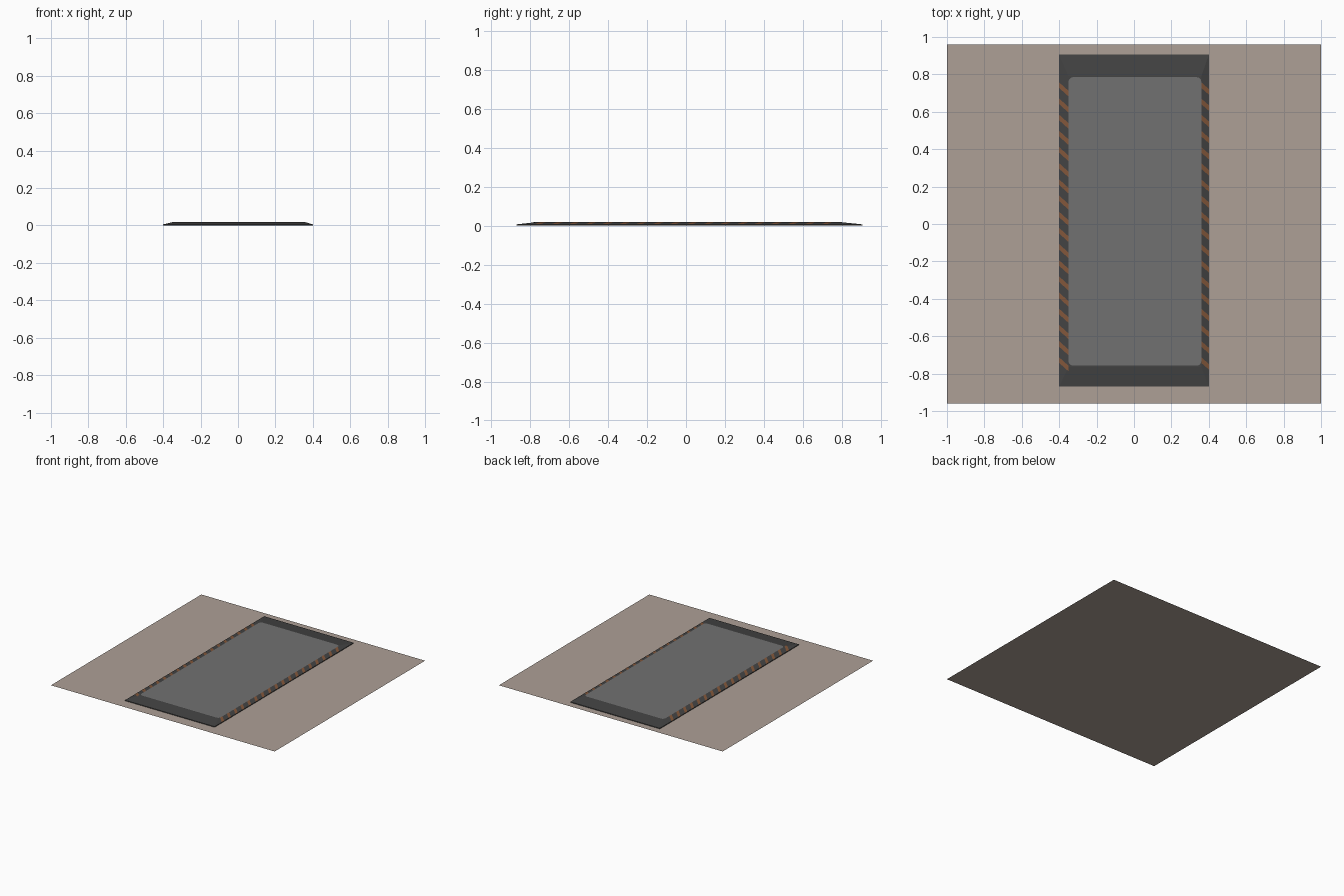
import bpy, math

if "Cube" in bpy.data.objects:
    bpy.data.objects.remove(bpy.data.objects["Cube"])

def material(name, rgb):
    lin = [((c / 255 + 0.055) / 1.055) ** 2.4 for c in rgb]
    m = bpy.data.materials.new(name)
    m.diffuse_color = (*lin, 1)
    m.use_nodes = True
    m.node_tree.nodes["Principled BSDF"].inputs["Base Color"].default_value = m.diffuse_color
    return m

TAN = material("tan_ground", (174, 160, 150))
DARK = material("dark_rubber", (67, 67, 67))
GREY = material("grey_panel", (113, 113, 113))
RUST = material("rust_stripe", (130, 86, 58))

def build(name, verts, faces, mat):
    me = bpy.data.meshes.new(name)
    me.from_pydata(verts, [], faces)
    me.materials.append(mat)
    me.update()
    ob = bpy.data.objects.new(name, me)
    bpy.context.collection.objects.link(ob)
    return ob

def rect(x0, x1, y0, y1, z):
    return [(x0, y0, z), (x1, y0, z), (x1, y1, z), (x0, y1, z)]

# Mat extents: foot, and the raised flat top
X0, X1, Y0, Y1 = -0.4, 0.4, -0.87, 0.905
TX0, TX1, TY0, TY1 = -0.35, 0.36, -0.765, 0.79
LOW, TOP, GAP = 0.006, 0.018, 0.0008

# Ground sheet
build("ground_sheet", rect(-1, 1, -0.96, 0.96, 0), [(0, 1, 2, 3)], TAN)

# Raised mat with short walls and bevelled border
rings = (rect(X0, X1, Y0, Y1, 0.0005) + rect(X0, X1, Y0, Y1, LOW)
         + rect(TX0, TX1, TY0, TY1, TOP))
faces = [(8, 9, 10, 11)]
for r in (0, 4):
    for i in range(4):
        j = (i + 1) % 4
        faces.append((r + i, r + j, r + 4 + j, r + 4 + i))
build("mat_base", rings, faces, DARK)

# Grey top panel with rounded corners
rad = 0.025
outline = []
px0, px1, py0, py1 = -0.35, 0.36, -0.757, 0.785
for cx, cy, start in ((px1 - rad, py1 - rad, 0), (px0 + rad, py1 - rad, 90),
                      (px0 + rad, py0 + rad, 180), (px1 - rad, py0 + rad, 270)):
    for k in range(6):
        a = math.radians(start + 18 * k)
        outline.append((cx + rad * math.cos(a), cy + rad * math.sin(a), TOP + GAP))
build("top_panel", outline, [tuple(range(len(outline)))], GREY)

# Diagonal stripes on the two long sloping borders
def stripes(name, xa, xb, za, zb, drop):
    verts, quads = [], []
    count, width = 18, 0.030
    pitch = 1.47 / (count - 1)
    for i in range(count):
        y = 0.757 - i * pitch
        b = len(verts)
        verts += [(xa, y - width, za), (xb, y - width - drop, zb),
                  (xb, y - drop, zb), (xa, y, za)]
        quads.append((b, b + 1, b + 2, b + 3))
    build(name, verts, quads, RUST)

stripes("left_stripes", X0, TX0, LOW + GAP, TOP + GAP, 0.045)
stripes("right_stripes", TX1, X1, TOP + GAP, LOW + GAP, 0.035)
